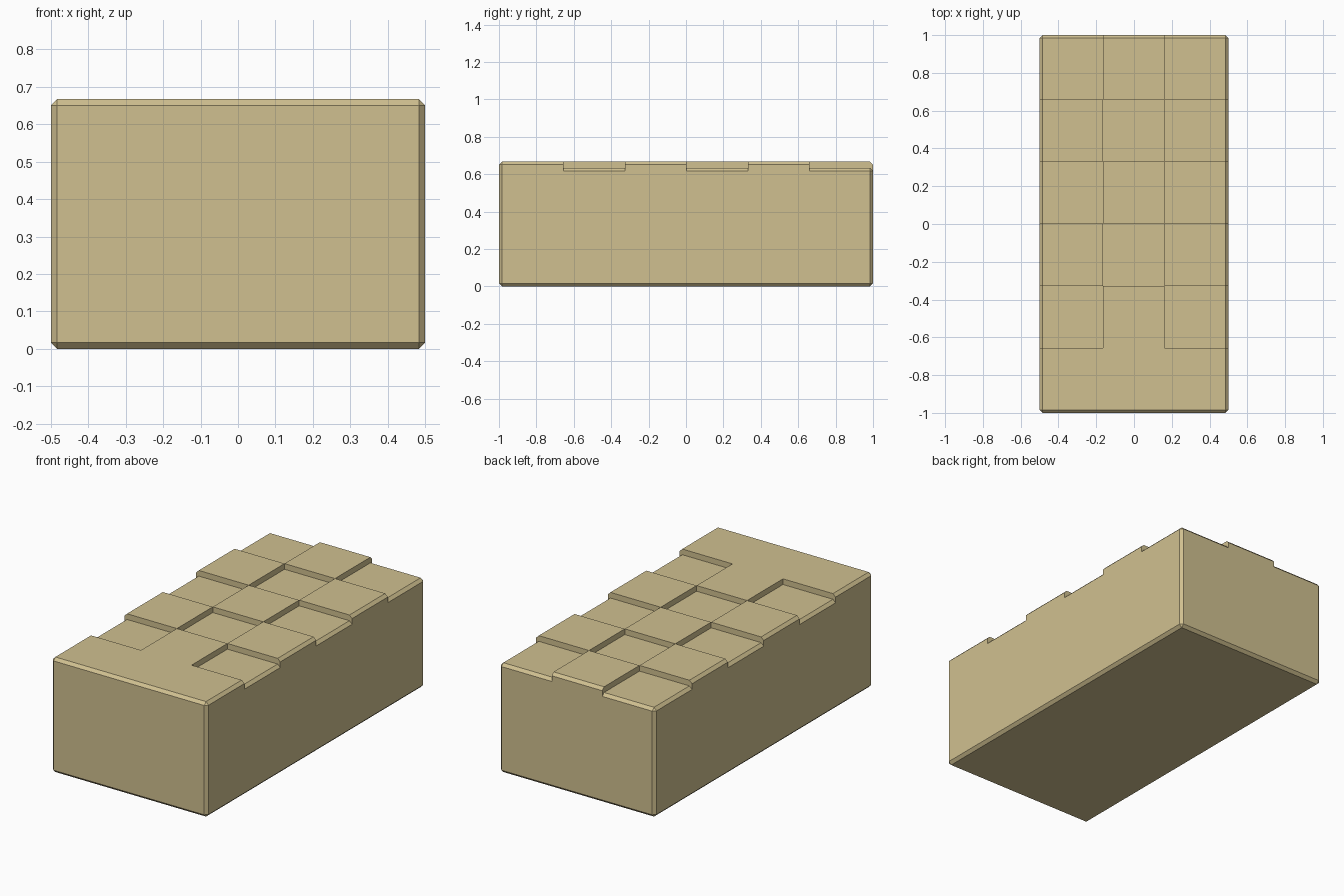
import bpy, bmesh
from mathutils import Vector

if "Cube" in bpy.data.objects:
    bpy.data.objects.remove(bpy.data.objects["Cube"])

W, L, H = 1.0, 2.0, 0.667      # overall size
C, STEP = 0.0165, 0.033        # chamfer and depth of sunken tiles
XS = [-0.163, 0.161]           # tile lines across
YS = [-0.656, -0.327, 0.002, 0.331, 0.659]  # tile lines along


def is_low(p):
    """Checkerboard rule: front row is all raised."""
    col = sum(p.x > x for x in XS)
    row = sum(p.y > y for y in YS)
    return row > 0 and (row + col) % 2 == 1


def on_line(a, b):
    """True when an edge lies on one of the inner tile lines."""
    return (any(abs(a.x - g) < 1e-4 and abs(b.x - g) < 1e-4 for g in XS) or
            any(abs(a.y - g) < 1e-4 and abs(b.y - g) < 1e-4 for g in YS))


# Chamfered block
bm = bmesh.new()
bmesh.ops.create_cube(bm, size=1)
for v in bm.verts:
    v.co = Vector((v.co.x * W, v.co.y * L, (v.co.z + 0.5) * H))
bmesh.ops.bevel(bm, geom=bm.edges[:], offset=C, segments=1, affect='EDGES')


# Cut the tile grid and the band under the sunken rims
def cut(co, no):
    bmesh.ops.bisect_plane(bm, geom=bm.verts[:] + bm.edges[:] + bm.faces[:],
                           plane_co=co, plane_no=no, dist=1e-6)


for x in XS:
    cut((x, 0, 0), (1, 0, 0))
for y in YS:
    cut((0, y, 0), (0, 1, 0))
cut((0, 0, H - C - STEP), (0, 0, 1))

# Lower the sunken tiles and wall their inner edges
down = Vector((0, 0, -STEP))
dead = []
for f in bm.faces[:]:
    p = f.calc_center_median()
    if not is_low(p) or p.z < H - C - STEP + 1e-4:
        continue
    dead.append(f)
    if p.z < H - C - 1e-4:
        continue
    pts = [v.co.copy() for v in f.verts]
    bm.faces.new([bm.verts.new(q + down) for q in pts])
    for a, b in zip(pts, pts[1:] + pts[:1]):
        if on_line(a, b):
            bm.faces.new([bm.verts.new(q) for q in (a, b, b + down, a + down)])
bmesh.ops.delete(bm, geom=dead, context='FACES')
bmesh.ops.remove_doubles(bm, verts=bm.verts[:], dist=1e-4)
bmesh.ops.recalc_face_normals(bm, faces=bm.faces[:])

mesh = bpy.data.meshes.new("tiled_block")
bm.to_mesh(mesh)
bm.free()
obj = bpy.data.objects.new("tiled_block", mesh)
bpy.context.collection.objects.link(obj)

# Sandstone colour
mat = bpy.data.materials.new("sand tan")
mat.diffuse_color = (0.63, 0.527, 0.279, 1)
mat.use_nodes = True
mat.node_tree.nodes["Principled BSDF"].inputs["Base Color"].default_value = mat.diffuse_color
mesh.materials.append(mat)
